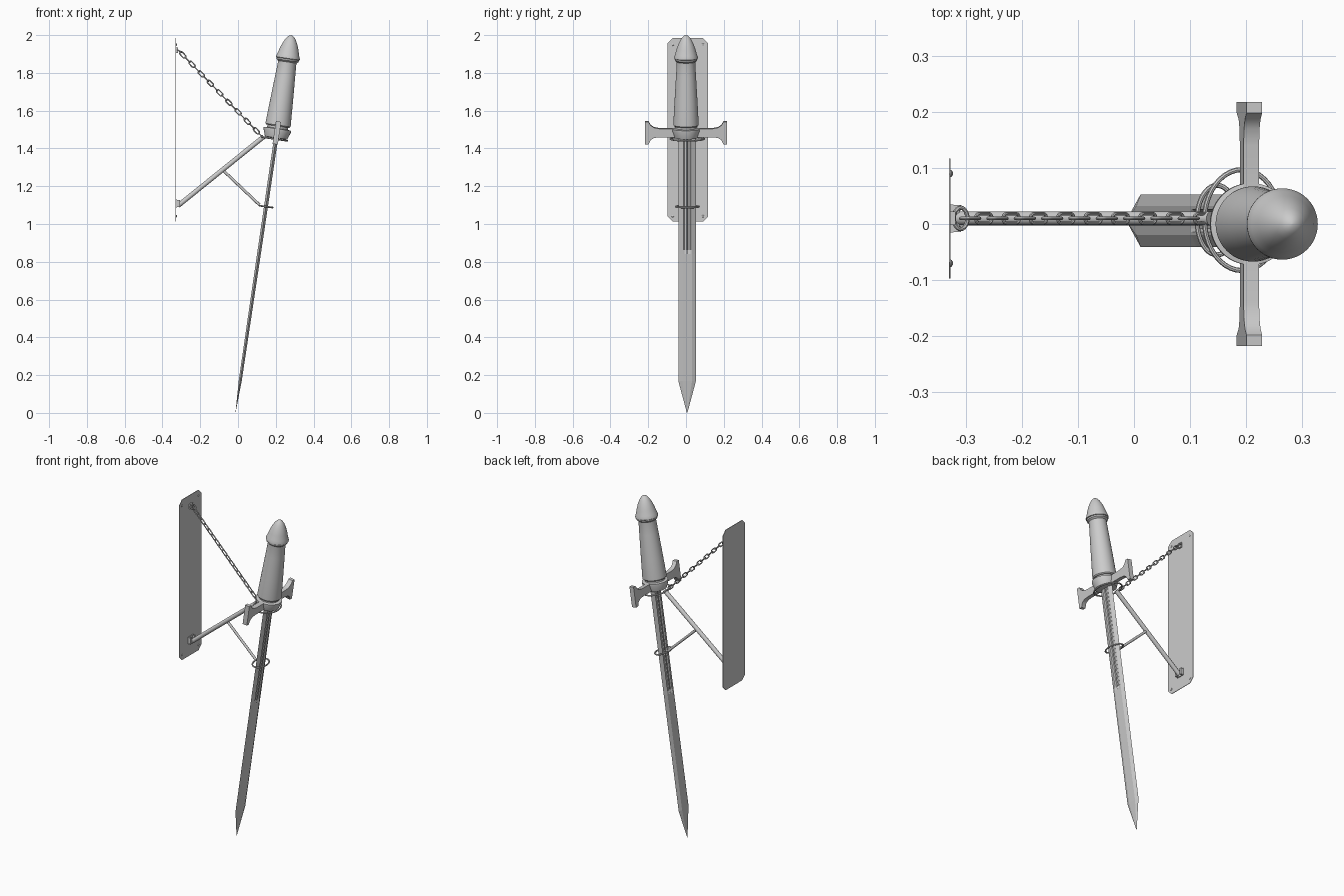
import bpy, bmesh, math
from mathutils import Matrix, Vector

if "Cube" in bpy.data.objects:
    bpy.data.objects.remove(bpy.data.objects["Cube"])

TILT = Matrix.Translation((-0.013, 0, 0.002)) @ Matrix.Rotation(math.radians(8.4), 4, 'Y')
YC = 0.01  # y of the hanging hardware


def finish(name, bm, matrix=Matrix(), smooth=True):
    bm.transform(matrix)
    bmesh.ops.recalc_face_normals(bm, faces=bm.faces)
    me = bpy.data.meshes.new(name)
    bm.to_mesh(me)
    bm.free()
    ob = bpy.data.objects.new(name, me)
    bpy.context.collection.objects.link(ob)
    if smooth:
        bpy.ops.object.select_all(action='DESELECT')
        ob.select_set(True)
        bpy.context.view_layer.objects.active = ob
        bpy.ops.object.shade_smooth_by_angle(angle=math.radians(35))
    return ob


def loft(name, rings, matrix=Matrix(), closed=False, smooth=True):
    """Skin a list of equal-length vertex rings."""
    bm = bmesh.new()
    vs = [[bm.verts.new(p) for p in r] for r in rings]
    n = len(rings[0])
    pairs = list(zip(vs, vs[1:])) + ([(vs[-1], vs[0])] if closed else [])
    for a, b in pairs:
        for i in range(n):
            j = (i + 1) % n
            bm.faces.new((a[i], a[j], b[j], b[i]))
    if not closed:
        bm.faces.new(vs[0])
        bm.faces.new(vs[-1])
    bmesh.ops.remove_doubles(bm, verts=bm.verts, dist=1e-6)
    return finish(name, bm, matrix, smooth)


def lathe(name, profile, matrix, n=48):
    ang = [2 * math.pi * i / n for i in range(n)]
    return loft(name, [[(r * math.cos(a), r * math.sin(a), z) for a in ang]
                       for r, z in profile], matrix)


def hoop(name, path, wire, matrix, sides=8):
    """Round wire along a closed planar path (local xy)."""
    rings, n = [], len(path)
    for i in range(n):
        p, t = Vector(path[i]), Vector(path[(i + 1) % n]) - Vector(path[i - 1])
        nrm = Vector((t.y, -t.x)).normalized()
        ring = []
        for k in range(sides):
            a = 2 * math.pi * k / sides
            q = p + nrm * wire * math.cos(a)
            ring.append((q.x, q.y, wire * math.sin(a)))
        rings.append(ring)
    return loft(name, rings, matrix, closed=True)


def ellipse(rx, ry, n=40):
    return [(rx * math.cos(2 * math.pi * i / n), ry * math.sin(2 * math.pi * i / n)) for i in range(n)]


def prism(name, pts, x0, x1, matrix=Matrix(), smooth=False):
    """Extrude a yz outline along x."""
    return loft(name, [[(x, y, z) for y, z in pts] for x in (x0, x1)], matrix, smooth=smooth)


def rod(name, a, b, r, n=16):
    a, b = Vector(a), Vector(b)
    m = Matrix.Translation(a) @ (b - a).to_track_quat('Z', 'Y').to_matrix().to_4x4()
    return lathe(name, [(r, 0), (r, (b - a).length)], m, n)


# blade: flat section with bevelled edges, grooved in its upper part
def section(z, w, t, groove):
    half = [(0, w), (t, w * 0.55), (t, 0.020), (t - groove, 0.014), (t - groove, 0.004), (t, 0)]
    q = half + [(x, -y) for x, y in half[-2:0:-1]]
    q += [(-x, y) for x, y in ([(0, -w)] + [(x, -y) for x, y in half[1:]])]
    q[len(half) + 4] = (0, -w)
    q += [(-x, y) for x, y in half[-2:0:-1]]
    return [(x, y + 0.006, z) for x, y in q]


blade = loft("blade", [section(0.17, 0.047, 0.008, 0), section(0.85, 0.047, 0.010, 0),
                       section(0.87, 0.047, 0.010, 0.005), section(1.50, 0.047, 0.011, 0.005)],
             TILT, smooth=False)
# pointed end
tip_ring = [(0, 0.047), (0.008, 0.026), (0.008, -0.026), (0, -0.047), (-0.008, -0.026), (-0.008, 0.026)]
loft("blade_tip", [[(x * k, y * k + 0.006, z) for x, y in tip_ring]
                   for k, z in ((1, 0.17), (0.04, 0.0))], TILT, smooth=False)

# crossguard with flared ends
side = [(0.04, 1.475), (0.14, 1.475), (0.17, 1.471), (0.187, 1.46), (0.198, 1.436), (0.217, 1.436),
        (0.217, 1.557), (0.198, 1.557), (0.187, 1.538), (0.17, 1.526), (0.14, 1.52), (0.04, 1.52)]
prism("crossguard", side + [(-y, z) for y, z in reversed(side)], -0.014, 0.014, TILT, True)

# collar, grip and pommel
lathe("guard_collar", [(0.05, 1.468), (0.06, 1.47), (0.073, 1.508), (0.073, 1.518), (0.056, 1.521),
                       (0.055, 1.54)], TILT)
lathe("grip", [(0.062, 1.532), (0.067, 1.538), (0.067, 1.548), (0.061, 1.66), (0.053, 1.80), (0.049, 1.868),
               (0.050, 1.876), (0.059, 1.884), (0.060, 1.892), (0.054, 1.896)], TILT)
lathe("pommel", [(0.054, 1.89), (0.0635, 1.895), (0.0635, 1.901), (0.058, 1.915), (0.050, 1.944),
                 (0.040, 1.972), (0.028, 1.996), (0.017, 2.011), (0.008, 2.017), (0.001, 2.019)], TILT)

# holding rings around the blade
for name, z, rx, ry, dx in (("upper_ring", 1.463, 0.068, 0.09, -0.008), ("lower_ring", 1.102, 0.036, 0.062, 0)):
    hoop(name, ellipse(rx, ry), 0.0045, TILT @ Matrix.Translation((dx, 0.007, z)))

# wall plate with clipped corners and screws
y0, y1, z0, z1, c = -0.097, 0.117, 1.012, 1.985, 0.028
prism("wall_plate", [(y0 + c, z0), (y1 - c, z0), (y1, z0 + c), (y1, z1 - c),
                     (y1 - c, z1), (y0 + c, z1), (y0, z1 - c), (y0, z0 + c)], -0.330, -0.327)
for y in (y0 + 0.027, y1 - 0.027):
    for z in (z0 + 0.03, z1 - 0.035):
        lathe("plate_screw", [(0.007, 0), (0.006, 0.003), (0.003, 0.005)],
              Matrix.Translation((-0.328, y, z)) @ Matrix.Rotation(math.pi / 2, 4, 'Y'), 12)

# lower bracket: back pad and two cheeks
def block(name, xa, xb, ya, yb, za, zb):
    prism(name, [(ya, za), (yb, za), (yb, zb), (ya, zb)], xa, xb)


block("bracket_pad", -0.328, -0.322, YC - 0.025, YC + 0.025, 1.088, 1.13)
for s in (-1, 1):
    block("bracket_cheek", -0.322, -0.308, YC + s * 0.019 - 0.005, YC + s * 0.019 + 0.005, 1.09, 1.128)
rod("bracket_pin", (-0.315, YC - 0.024, 1.106), (-0.315, YC + 0.024, 1.106), 0.005)

# support arm and brace
rod("support_arm", (-0.316, YC, 1.098), (0.137, YC, 1.463), 0.0125)
rod("brace", (-0.082, YC, 1.287), (0.113, YC, 1.102), 0.0075)

# chain anchor
block("chain_anchor", -0.328, -0.318, YC - 0.012, YC + 0.012, 1.905, 1.935)
hoop("anchor_ring", ellipse(0.014, 0.019, 24), 0.004,
     Matrix.Translation((-0.309, YC, 1.915)) @ Matrix.Rotation(math.radians(30), 4, 'Y'))

# chain: stadium links turned a quarter each step
link = []
for k in range(16):
    a = -math.pi / 2 + math.pi * (k % 8) / 7
    s = 1 if k < 8 else -1
    link.append((s * (0.012 + 0.0085 * math.cos(a)), s * 0.0085 * math.sin(a)))
start, end = Vector((-0.292, YC, 1.895)), Vector((0.122, YC, 1.468))
turn = Matrix.Rotation(math.atan2(start.z - end.z, end.x - start.x), 4, 'Y')
count = 18
for i in range(count):
    m = Matrix.Translation(start.lerp(end, i / (count - 1))) @ turn @ Matrix.Rotation((i + 1) % 2 * math.pi / 2, 4, 'X')
    hoop("chain_link", link, 0.0032, m)
